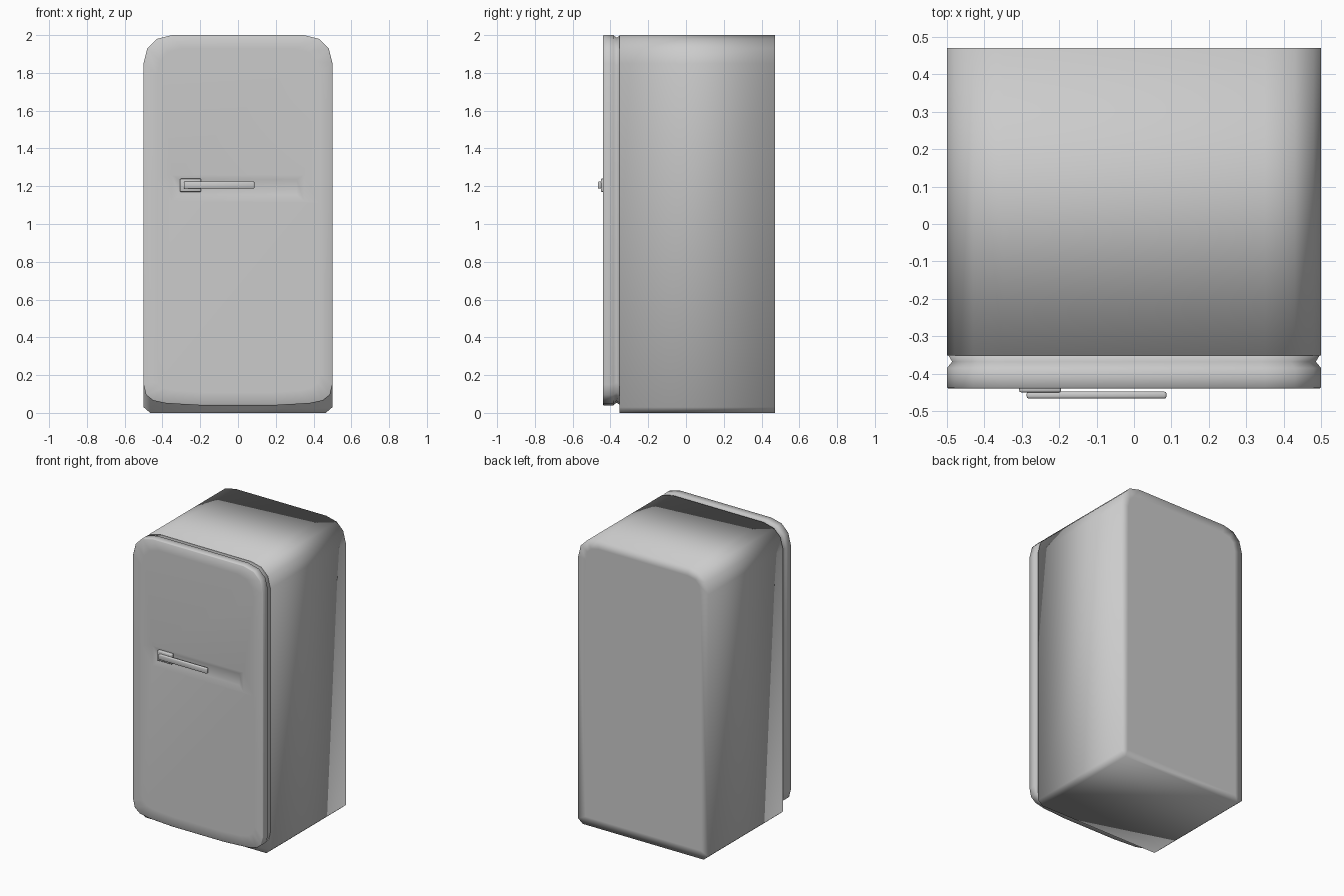
import bpy, bmesh

if "Cube" in bpy.data.objects:
    bpy.data.objects.remove(bpy.data.objects["Cube"])

Z_MID = 1.02
# right-hand outlines, listed from the bottom upwards as (x, z)
TOP = [(0.5, 1.85), (0.48, 1.93), (0.43, 1.98), (0.35, 2.0)]
BODY = [(0.465, 0.0), (0.5, 0.03)] + TOP
DOOR = [(0.2, 0.04), (0.38, 0.05), (0.45, 0.065), (0.487, 0.095), (0.5, 0.15),
        (0.5, 1.12), (0.5, 1.26)] + TOP


def outline(half):
    return half + [(-x, z) for x, z in reversed(half)]


def ring(bm, pts, y, inset=0.0):
    k, m = 1 - inset / 0.5, 1 - inset / 0.98
    return [bm.verts.new((x * k, y, Z_MID + (z - Z_MID) * m)) for x, z in pts]


def bridge(bm, a, b):
    for i in range(len(a)):
        j = (i + 1) % len(a)
        bm.faces.new((a[i], a[j], b[j], b[i]))


def finish(bm, name):
    bmesh.ops.recalc_face_normals(bm, faces=bm.faces)
    for f in bm.faces:
        f.smooth = True
    me = bpy.data.meshes.new(name)
    bm.to_mesh(me)
    bm.free()
    ob = bpy.data.objects.new(name, me)
    bpy.context.collection.objects.link(ob)
    return ob


def box(name, x, y, z, bevel):
    bm = bmesh.new()
    bmesh.ops.create_cube(bm, size=1)
    for v in bm.verts:
        for i, (lo, hi) in enumerate((x, y, z)):
            v.co[i] = lo if v.co[i] < 0 else hi
    bmesh.ops.bevel(bm, geom=bm.edges[:], offset=bevel, segments=2,
                    profile=0.5, affect='EDGES')
    return finish(bm, name)


# cabinet: extruded outline, back panel inset so it shades flat
bm = bmesh.new()
front, back = (ring(bm, outline(BODY), y) for y in (-0.352, 0.47))
bridge(bm, front, back)
bm.faces.new(front)
back_face = bm.faces.new(back)
bmesh.ops.recalc_face_normals(bm, faces=bm.faces)
bmesh.ops.inset_region(bm, faces=[back_face], thickness=0.06)
finish(bm, "cabinet")

# door: lofted rings with a V groove against the cabinet
bm = bmesh.new()
pts = outline(DOOR)
sections = [(-0.352, 0.004), (-0.368, 0.014), (-0.385, 0.0), (-0.437, 0.0),
            (-0.44, 0.004), (-0.44, 0.07)]
rings = [ring(bm, pts, y, d) for y, d in sections]
for a, b in zip(rings, rings[1:]):
    bridge(bm, a, b)
bm.faces.new(rings[0])

# door face around a shallow handle recess
face = rings[-1]
n, lo, hi = len(face), DOOR.index((0.5, 1.12)), DOOR.index((0.5, 1.26))
lr, ur, ul, ll = [bm.verts.new((x, -0.44, z)) for x, z in
                  ((0.35, 1.12), (0.35, 1.26), (-0.35, 1.26), (-0.35, 1.12))]
bm.faces.new(face[hi:n - hi] + [ul, ur])
bm.faces.new(face[n - 1 - lo:] + face[:lo + 1] + [lr, ll])
bm.faces.new((face[lo], face[hi], ur, lr))
bm.faces.new((face[n - 1 - hi], face[n - 1 - lo], ll, ul))
floor = [bm.verts.new((x, -0.428, z)) for x, z in
         ((0.31, 1.155), (0.31, 1.235), (-0.31, 1.235), (-0.31, 1.155))]
bridge(bm, [lr, ur, ul, ll], floor)
bm.faces.new(floor)
finish(bm, "door")

# handle: mounting plate and lever
box("handle_plate", (-0.307, -0.195), (-0.45, -0.425), (1.17, 1.24), 0.005)
box("handle_lever", (-0.287, 0.087), (-0.467, -0.448), (1.187, 1.225), 0.006)
